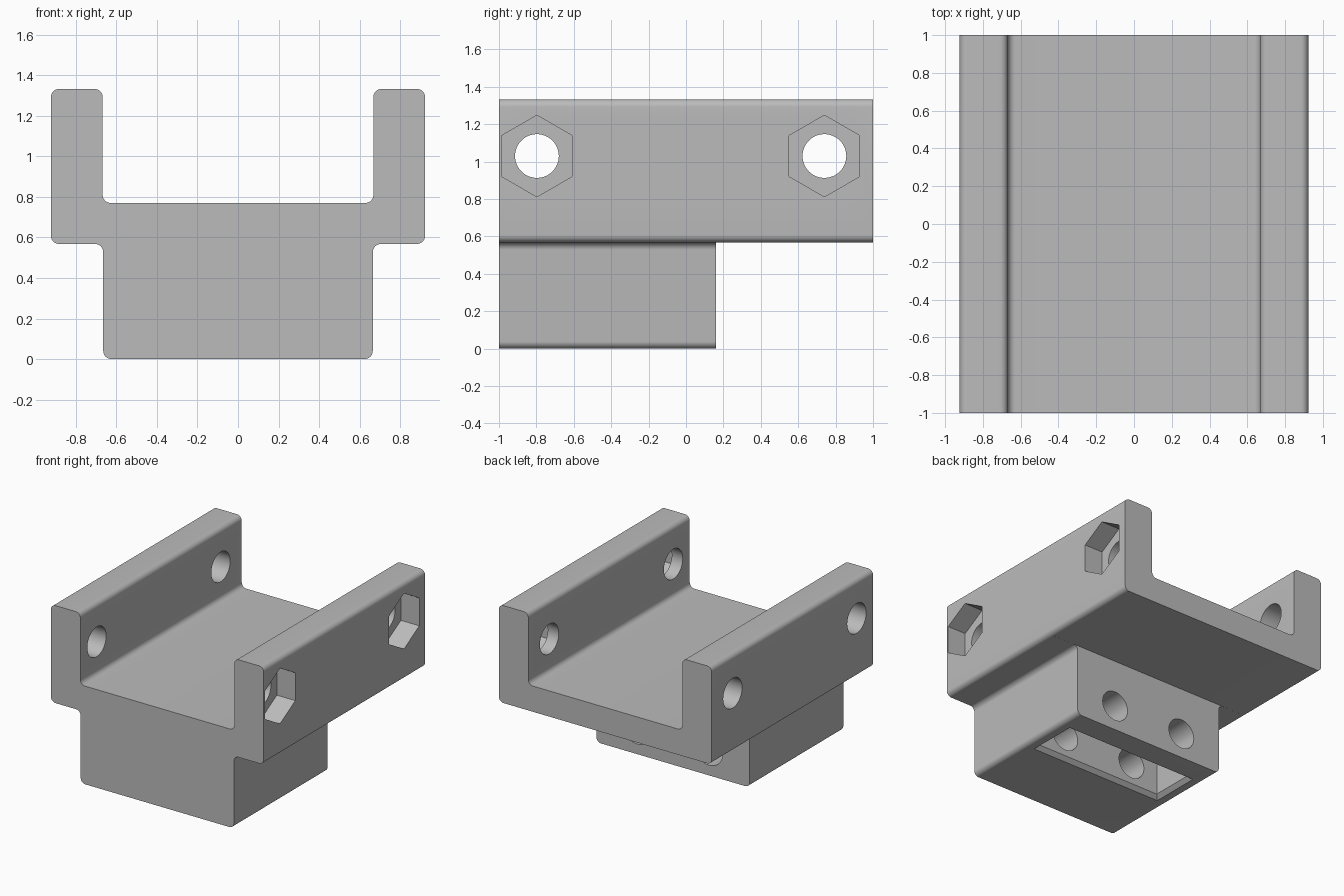
import bpy, bmesh, math
from mathutils import Vector

cube = bpy.data.objects.get("Cube")
if cube:
    bpy.data.objects.remove(cube, do_unlink=True)

grey = bpy.data.materials.new("light grey")
grey.use_nodes = True
COLOUR = (0.5, 0.5, 0.5, 1)
grey.diffuse_color = COLOUR
grey.node_tree.nodes["Principled BSDF"].inputs["Base Color"].default_value = COLOUR


def rounded(corners, r, steps=8):
    """Replace every right-angled corner of a closed outline by an arc."""
    out = []
    for i, c in enumerate(corners):
        p = Vector(c)
        d1 = (p - Vector(corners[i - 1])).normalized()
        d2 = (Vector(corners[(i + 1) % len(corners)]) - p).normalized()
        centre = p - d1 * r + d2 * r
        for k in range(steps + 1):
            t = math.pi / 2 * k / steps
            out.append(centre - d2 * r * math.cos(t) + d1 * r * math.sin(t))
    return out


def ngon(u, v, r, n):
    """Regular outline with one corner pointing up."""
    return [(u + r * math.sin(math.tau * k / n), v + r * math.cos(math.tau * k / n))
            for k in range(n)]


def rect(u0, u1, v0, v1):
    return [(u0, v0), (u1, v0), (u1, v1), (u0, v1)]


def loft(name, axis, lo, hi, outline, end_outline=None):
    """Solid between two matching outlines placed at lo and hi on an axis."""
    bm = bmesh.new()
    rings = []
    for t, pts in ((lo, outline), (hi, end_outline or outline)):
        ring = []
        for u, v in pts:
            co = [u, v]
            co.insert("xyz".index(axis), t)
            ring.append(bm.verts.new(co))
        rings.append(ring)
        bm.faces.new(ring)
    a, b = rings
    for i in range(len(a)):
        bm.faces.new((a[i - 1], a[i], b[i], b[i - 1]))
    bmesh.ops.recalc_face_normals(bm, faces=bm.faces)
    mesh = bpy.data.meshes.new(name)
    bm.to_mesh(mesh)
    bm.free()
    mesh.materials.append(grey)
    obj = bpy.data.objects.new(name, mesh)
    bpy.context.collection.objects.link(obj)
    return obj


# Channel with side walls above a narrower block, as one extruded outline
half = [(0.665, 0), (0.665, 0.568), (0.923, 0.568),
        (0.923, 1.333), (0.668, 1.333), (0.668, 0.77)]
outline = rounded(half + [(-x, z) for x, z in reversed(half)], 0.04)
bracket = loft("channel_bracket", "y", -1, 1, outline)

# Clearance behind the block
cutters = [loft("rear_clearance", "y", 0.16, 1.1, rect(-1.1, 1.1, -0.1, 0.5685))]

# Bolt holes through both walls, with nut pockets on the outside of one
for y in (-0.797, 0.74):
    cutters.append(loft("wall_bolt_hole", "x", -1.1, 1.1, ngon(y, 1.03, 0.117, 48)))
    cutters.append(loft("nut_pocket", "x", 0.763, 1.1, ngon(y, 1.03, 0.218, 6)))


# Slot in the underside with a chamfered mouth
def slot(grow):
    return rect(-0.55 - grow, 0.55 + grow, -0.4 - grow, -0.06 + grow)


cutters.append(loft("slot", "z", -0.1, 0.4, slot(0)))
cutters.append(loft("slot_chamfer", "z", -0.03, 0.04, slot(0.06), slot(-0.01)))

# Blind screw holes from the back of the block, across the slot
for x in (-0.312, 0.312):
    cutters.append(loft("block_screw_hole", "y", -0.75, 0.3, ngon(x, 0.197, 0.117, 48)))

# Cut everything out and shade the fillets smooth
bpy.ops.object.select_all(action="DESELECT")
bracket.select_set(True)
bpy.context.view_layer.objects.active = bracket
for cutter in cutters:
    cutter.hide_render = True
    mod = bracket.modifiers.new(cutter.name, "BOOLEAN")
    mod.operation = "DIFFERENCE"
    mod.solver = "EXACT"
    mod.object = cutter
    bpy.ops.object.modifier_apply(modifier=mod.name)
    bpy.data.objects.remove(cutter, do_unlink=True)
bpy.ops.object.shade_smooth_by_angle(angle=math.radians(30))
